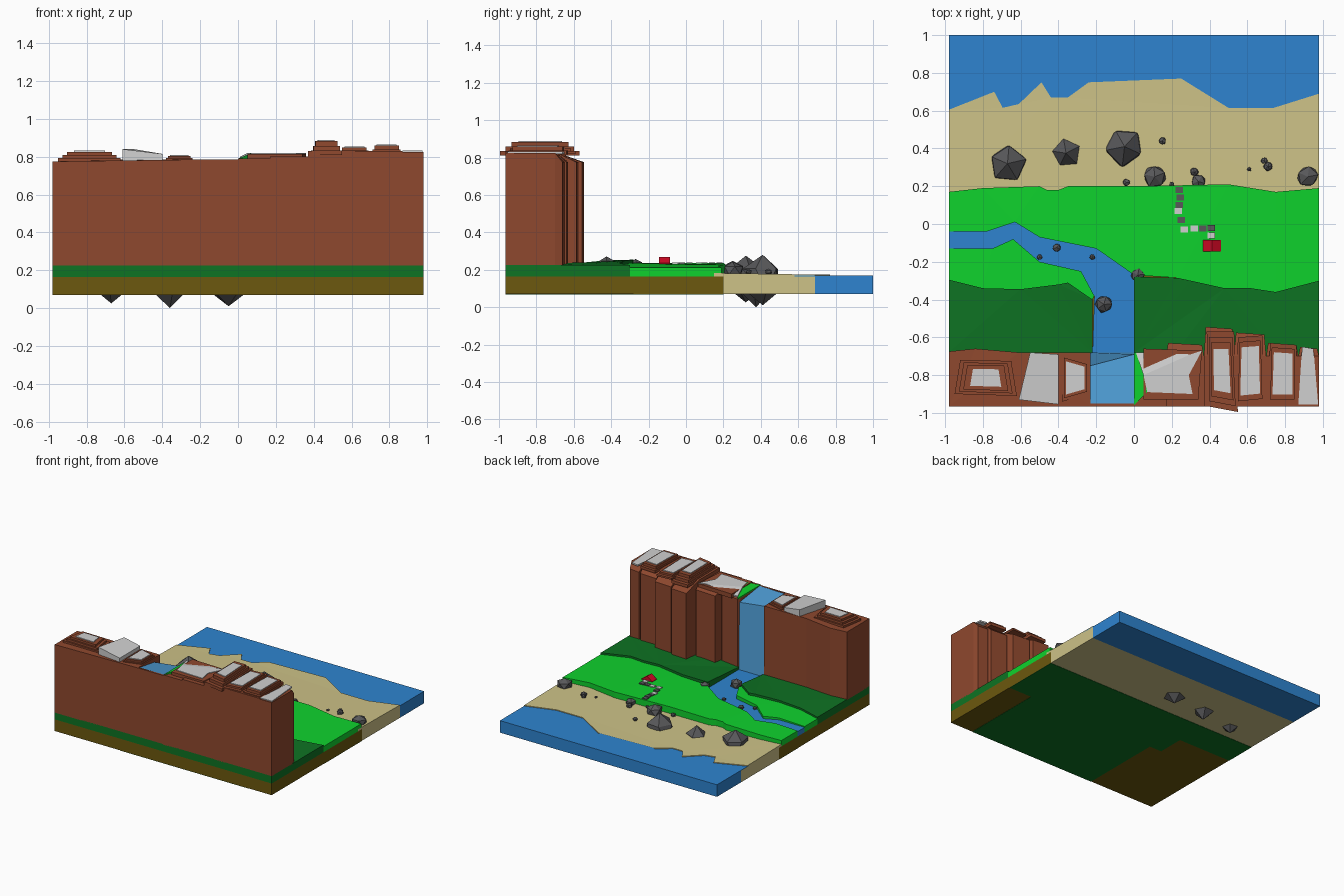
import bpy, bmesh, math, random
random.seed(4)

PALETTE = {
    "sea_blue": (46, 132, 208), "fall_blue": (78, 156, 212), "sand": (205, 194, 135),
    "grass": (15, 210, 45), "dark_grass": (14, 115, 35), "cliff": (143, 72, 46),
    "snow": (208, 208, 208), "rock": (88, 88, 90), "red": (210, 8, 36), "soil": (108, 88, 14),
}


def lin(c):
    c /= 255
    return c / 12.92 if c <= 0.04045 else ((c + 0.055) / 1.055) ** 2.4


MATS = {}
for key, rgb in PALETTE.items():
    m = bpy.data.materials.new(key)
    m.diffuse_color = (*[lin(c) for c in rgb], 1)
    MATS[key] = m


def finish(name, bm, colours):
    bmesh.ops.recalc_face_normals(bm, faces=bm.faces[:])
    me = bpy.data.meshes.new(name)
    bm.to_mesh(me)
    bm.free()
    for c in colours:
        me.materials.append(MATS[c])
    ob = bpy.data.objects.new(name, me)
    bpy.context.collection.objects.link(ob)
    return ob


def loft(name, rings, side, top=None):
    """Closed solid through rings of 3D points; the last face can have its own colour."""
    bm = bmesh.new()
    vs = [[bm.verts.new(p) for p in r] for r in rings]
    n = len(rings[0])
    for a, b in zip(vs, vs[1:]):
        for i in range(n):
            j = (i + 1) % n
            bm.faces.new((a[i], a[j], b[j], b[i]))
    bm.faces.new(vs[0][::-1])
    bm.faces.new(vs[-1]).material_index = 1 if top else 0
    bmesh.ops.triangulate(bm, faces=[f for f in bm.faces if len(f.verts) > 4])
    return finish(name, bm, [side] + ([top] if top else []))


def slab(name, outline, z0, z1, side, top=None):
    """Vertical prism; z1 is a height or a function of x and y."""
    zf = z1 if callable(z1) else (lambda x, y: z1)
    return loft(name, [[(x, y, z0) for x, y in outline],
                       [(x, y, zf(x, y)) for x, y in outline]], side, top)


def rect(x0, x1, y0, y1):
    return [(x0, y0), (x1, y0), (x1, y1), (x0, y1)]


def inset(outline, f):
    cx = sum(p[0] for p in outline) / len(outline)
    cy = sum(p[1] for p in outline) / len(outline)
    return [(cx + (x - cx) * f, cy + (y - cy) * f) for x, y in outline]


W = 0.98
# Base blocks and green underside
slab("soil_base", rect(-W, W, -0.965, 0.2), 0.07, 0.165, "soil")
slab("sand_base", rect(-W, W, 0.2, 0.69), 0.07, 0.165, "sand")
slab("sea_base", rect(-W, W, 0.69, 1.0), 0.07, 0.165, "sea_blue")
for i, r in enumerate([(-W, W, -0.06, 0.2), (-0.5, W, -0.28, -0.06), (-0.39, 0.77, -0.965, -0.28)]):
    slab(f"underside_{i}", rect(*r), 0.068, 0.07, "dark_grass")

# Sea surface and jagged beach
slab("sea_surface", rect(-W, W, 0.58, 1.0), 0.165, 0.168, "sea_blue")
shore = [(W, 0.69), (0.74, 0.615), (0.5, 0.615), (0.25, 0.77), (0, 0.595), (-0.24, 0.75),
         (-0.35, 0.67), (-0.44, 0.67), (-0.49, 0.75), (-0.61, 0.635), (-0.695, 0.615),
         (-0.74, 0.70), (-W, 0.605)]
slab("beach", [(-W, 0.15), (W, 0.15)] + shore, 0.165,
     lambda x, y: 0.182 if y < 0.3 else 0.174, "sand")

# Meadow on both river banks
bank_n = [(-W, -0.04), (-0.78, -0.04), (-0.63, 0.01), (-0.5, -0.07), (-0.2, -0.13), (0, -0.27)]
bank_s = [(-W, -0.13), (-0.75, -0.13), (-0.64, -0.08), (-0.5, -0.2), (-0.28, -0.25), (-0.21, -0.38)]
edge_r = [(0, -0.28), (0.23, -0.285), (0.3, -0.3), (0.48, -0.34), (0.62, -0.34), (0.75, -0.36), (W, -0.3)]
edge_l = [(-0.22, -0.4), (-0.35, -0.31), (-0.4, -0.32), (-0.6, -0.345), (-0.8, -0.34), (-W, -0.295)]
beach_edge = [(W, 0.19), (0.75, 0.17), (0.5, 0.21), (0, 0.2), (-0.35, 0.2), (-0.4, 0.18),
              (-0.46, 0.18), (-0.5, 0.2), (-0.8, 0.19), (-W, 0.17)]


def meadow(x, y):
    return 0.212 + 0.024 * math.cos(x * 1.6)


def hill(x, y):
    return 0.225 + (0.03 * math.cos(x * 1.6) if y > -0.6 else 0)


slab("meadow_north", bank_n + edge_r[1:] + beach_edge, 0.165, meadow, "grass")
slab("meadow_south", bank_s + edge_l, 0.165, meadow, "grass")
slab("hill_right", [(0, -0.965), (W, -0.965), (W, -0.68)] + edge_r[::-1] + [(0, -0.68)],
     0.165, hill, "dark_grass")
slab("hill_left", [(-W, -0.965), (-0.22, -0.965), (-0.22, -0.68)] + edge_l + [(-W, -0.68)],
     0.165, hill, "dark_grass")
slab("hill_middle", rect(-0.22, 0, -0.965, -0.7), 0.165, 0.225, "dark_grass")

# River and waterfall
slab("river", bank_n + [(0, -0.7), (-0.22, -0.7)] + bank_s[::-1], 0.165, 0.205, "sea_blue")
fall = [(-0.23, -0.68), (0, -0.68), (0, -0.95), (-0.23, -0.95)]
loft("waterfall", [[(x, y, 0.2) for x, y in fall],
                   [(-0.23, -0.75, 0.75), (0, -0.69, 0.75), (0, -0.95, 0.785), (-0.23, -0.95, 0.78)]],
     "fall_blue")
slab("waterfall_back", rect(-0.24, 0.01, -0.965, -0.95), 0.225, 0.785, "cliff")

# Cliff bodies
slab("cliff_left", [(-W, -0.965), (-0.23, -0.965), (-0.23, -0.68), (-0.61, -0.68), (-0.84, -0.66), (-W, -0.675)],
     0.22, lambda x, y: 0.775 + 0.01 * (x > -0.7), "cliff")
columns = [(0, 0.17, -0.68, 0.79), (0.17, 0.37, -0.63, 0.80), (0.37, 0.53, -0.545, 0.83),
           (0.53, 0.7, -0.575, 0.83), (0.7, 0.87, -0.63, 0.83), (0.87, W, -0.65, 0.825)]
for i, (x0, x1, yf, zt) in enumerate(columns):
    o = [(x0, -0.965), (x1, -0.965), (x1, -0.7), (x1 - 0.01, yf - 0.01), (x0 + 0.01, yf), (x0, -0.7)]
    slab(f"cliff_column_{i}", o, 0.22, lambda x, y: zt if y < -0.69 else 0.775, "cliff")

# Stepped caps with snow: outline, bottom, step height, number of steps, snow scale
caps = [
    ([(-0.95, -0.9), (-0.62, -0.91), (-0.65, -0.725), (-0.92, -0.72)], 0.775, 0.017, 3, 0.5),
    ([(-0.38, -0.94), (-0.24, -0.9), (-0.24, -0.73), (-0.38, -0.69)], 0.78, 0.012, 2, 0.7),
    ([(0.39, -0.965), (0.55, -0.995), (0.53, -0.57), (0.385, -0.57)], 0.81, 0.024, 3, 0.55),
    ([(0.54, -0.965), (0.69, -0.95), (0.68, -0.59), (0.55, -0.6)], 0.82, 0.014, 2, 0.7),
    ([(0.71, -0.95), (0.86, -0.95), (0.86, -0.64), (0.72, -0.63)], 0.815, 0.022, 2, 0.7),
]
for i, (o, z, h, steps, s) in enumerate(caps):
    rings = []
    for k in range(steps):
        ok = inset(o, 1 - 0.14 * k)
        rings += [[(x, y, z + h * k) for x, y in ok], [(x, y, z + h * (k + 1)) for x, y in ok]]
    loft(f"cliff_cap_{i}", rings, "cliff")
    zt = z + h * steps
    slab(f"cap_snow_{i}", inset(o, s), zt, zt + 0.006, "snow")

# Loose snow fields and mossy ledge
slab("snow_left", [(-0.61, -0.93), (-0.4, -0.955), (-0.4, -0.69), (-0.55, -0.68)], 0.78,
     lambda x, y: 0.84 if x < -0.5 else 0.815, "snow")
slab("ledge_right", [(0.05, -0.93), (0.34, -0.93), (0.36, -0.67), (0.05, -0.66)], 0.78, 0.815, "cliff")
slab("snow_right", [(0.07, -0.89), (0.31, -0.9), (0.29, -0.8), (0.36, -0.67), (0.3, -0.69), (0.01, -0.68), (0.05, -0.8)],
     0.79, lambda x, y: 0.82 if x > 0.03 else 0.80, "snow")
slab("snow_edge", [(0.87, -0.955), (0.975, -0.955), (0.95, -0.66), (0.89, -0.65)], 0.82, 0.832, "snow")
slab("moss_ledge", [(0, -0.96), (0.07, -0.89), (0.05, -0.8), (0.01, -0.68), (0, -0.68)], 0.78,
     lambda x, y: 0.79 + 0.4 * x, "grass")


# Boulders: x, y, centre z, radius, height radius
def rock(i, x, y, z, r, rz):
    bm = bmesh.new()
    bmesh.ops.create_icosphere(bm, subdivisions=1, radius=1)
    a = random.uniform(0, 6.28)
    for v in bm.verts:
        k = random.uniform(0.9, 1.1) if abs(v.co.z) < 0.9 else 1
        px, py = v.co.x * k * r * 1.05, v.co.y * k * r * 1.05
        v.co = (x + px * math.cos(a) - py * math.sin(a), y + px * math.sin(a) + py * math.cos(a), z + v.co.z * rz)
    finish(f"boulder_{i}", bm, ["rock"])


rocks = [(-0.67, 0.32, 0.15, 0.1, 0.125), (-0.36, 0.375, 0.125, 0.08, 0.125), (-0.05, 0.41, 0.145, 0.105, 0.135)]
small = [(0.11, 0.25, 0.06), (0.15, 0.44, 0.02), (-0.04, 0.22, 0.02), (0.2, 0.21, 0.014), (0.34, 0.225, 0.038),
         (0.32, 0.275, 0.024), (0.61, 0.29, 0.012), (0.69, 0.335, 0.018), (0.71, 0.305, 0.026), (0.92, 0.25, 0.055)]
river_rocks = [(-0.41, -0.125, 0.022), (-0.5, -0.175, 0.015), (-0.22, -0.175, 0.015), (0.02, -0.27, 0.036), (-0.16, -0.425, 0.047)]
rocks += [(x, y, 0.185 + r * 0.2, r, r * 0.85) for x, y, r in small]
rocks += [(x, y, 0.21 + r * 0.4, r, r * 0.9) for x, y, r in river_rocks]
for i, r in enumerate(rocks):
    rock(i, *r)

# Stepping-stone path
stones = [(0.24, 0.18, 0), (0.245, 0.14, 0), (0.24, 0.1, 0), (0.235, 0.07, 1), (0.25, 0.02, 0), (0.265, -0.03, 1),
          (0.32, -0.025, 1), (0.365, -0.025, 0), (0.41, -0.022, 0), (0.41, -0.06, 1)]
for i, (x, y, light) in enumerate(stones):
    slab(f"path_stone_{i}", rect(x - 0.02, x + 0.02, y - 0.016, y + 0.016), 0.215, 0.239,
         "snow" if light else "rock")

# Small red gabled hut
loft("hut", [[(0.365, y, 0.215), (0.46, y, 0.215), (0.46, y, 0.235), (0.412, y, 0.267), (0.365, y, 0.235)]
             for y in (-0.145, -0.085)], "red")
